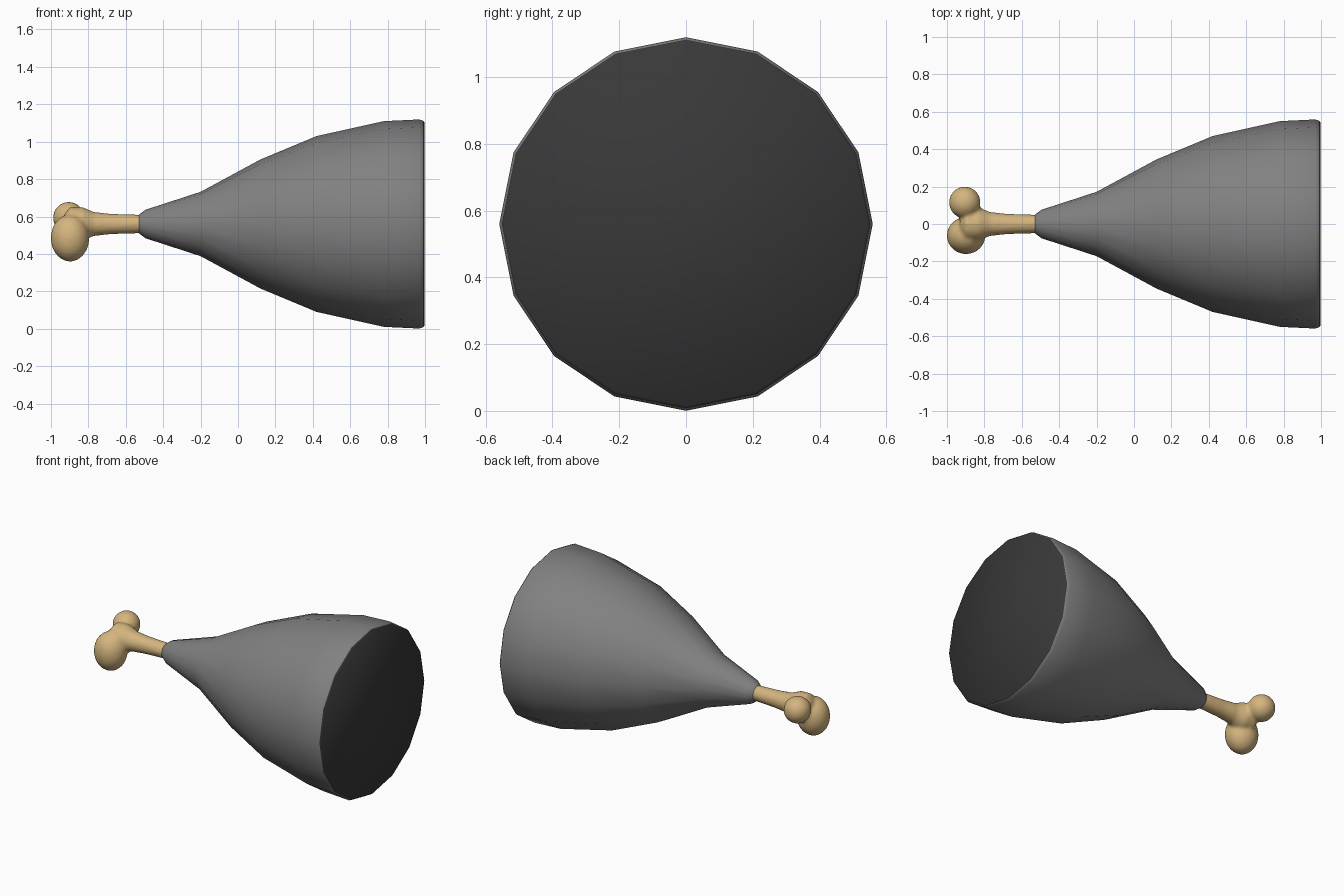
import bpy, bmesh, math
from mathutils import Matrix, Vector

if "Cube" in bpy.data.objects:
    bpy.data.objects.remove(bpy.data.objects["Cube"])

AXIS_Z = 0.56


def material(name, rgb):
    m = bpy.data.materials.new(name)
    m.use_nodes = True
    m.diffuse_color = (*rgb, 1)
    m.node_tree.nodes["Principled BSDF"].inputs["Base Color"].default_value = (*rgb, 1)
    return m


def lathe(bm, profile, sides):
    """Spin (x, radius) pairs about the long axis, with closed ends."""
    rings = []
    for x, r in profile:
        angles = [2 * math.pi * i / sides for i in range(sides)]
        rings.append([bm.verts.new((x, r * math.cos(a), AXIS_Z + r * math.sin(a))) for a in angles])
    for a, b in zip(rings, rings[1:]):
        for i in range(sides):
            j = (i + 1) % sides
            bm.faces.new((a[i], a[j], b[j], b[i]))
    bm.faces.new(rings[0])
    bm.faces.new(rings[-1])


def knob(bm, centre, radii):
    """Stretched ball for the end of the bone."""
    matrix = Matrix.Translation(Vector(centre)) @ Matrix.Diagonal((*radii, 1))
    bmesh.ops.create_icosphere(bm, subdivisions=3, radius=1, matrix=matrix)


def finish(name, bm, materials):
    bmesh.ops.recalc_face_normals(bm, faces=bm.faces)
    mesh = bpy.data.meshes.new(name)
    bm.to_mesh(mesh)
    bm.free()
    ob = bpy.data.objects.new(name, mesh)
    bpy.context.collection.objects.link(ob)
    for m in materials:
        mesh.materials.append(m)
    bpy.ops.object.select_all(action='DESELECT')
    ob.select_set(True)
    bpy.context.view_layer.objects.active = ob
    bpy.ops.object.shade_smooth_by_angle(angle=math.radians(50))
    return ob


grey = material("meat grey", (0.22, 0.22, 0.22))
dark = material("cut face dark grey", (0.04, 0.04, 0.04))
tan = material("bone tan", (0.66, 0.46, 0.21))

# Meat: sixteen-sided body with a dark cut face and rim at the wide end
bm = bmesh.new()
lathe(bm, [(-0.515, 0.03), (-0.53, 0.05), (-0.495, 0.076), (-0.2, 0.172), (0.12, 0.345),
           (0.42, 0.47), (0.78, 0.55), (0.97, 0.559), (0.988, 0.552), (0.996, 0.545)], 16)
for f in bm.faces:
    f.material_index = int(f.calc_center_median().x > 0.985)
finish("meat", bm, [grey, dark])

# Bone: flared shaft and two diagonal knobs, fused into one smooth form
bm = bmesh.new()
lathe(bm, [(-0.45, 0.045), (-0.55, 0.05), (-0.68, 0.055), (-0.77, 0.064),
           (-0.83, 0.09), (-0.9, 0.09), (-0.93, 0.05)], 24)
knob(bm, (-0.905, 0.115, 0.594), (0.085, 0.086, 0.085))
knob(bm, (-0.898, -0.062, 0.485), (0.104, 0.1, 0.127))
bone = finish("bone", bm, [tan])
remesh = bone.modifiers.new("fuse", 'REMESH')
remesh.mode = 'VOXEL'
remesh.voxel_size = 0.01
remesh.use_smooth_shade = True
smooth = bone.modifiers.new("soften", 'SMOOTH')
smooth.factor = 0.5
smooth.iterations = 8
